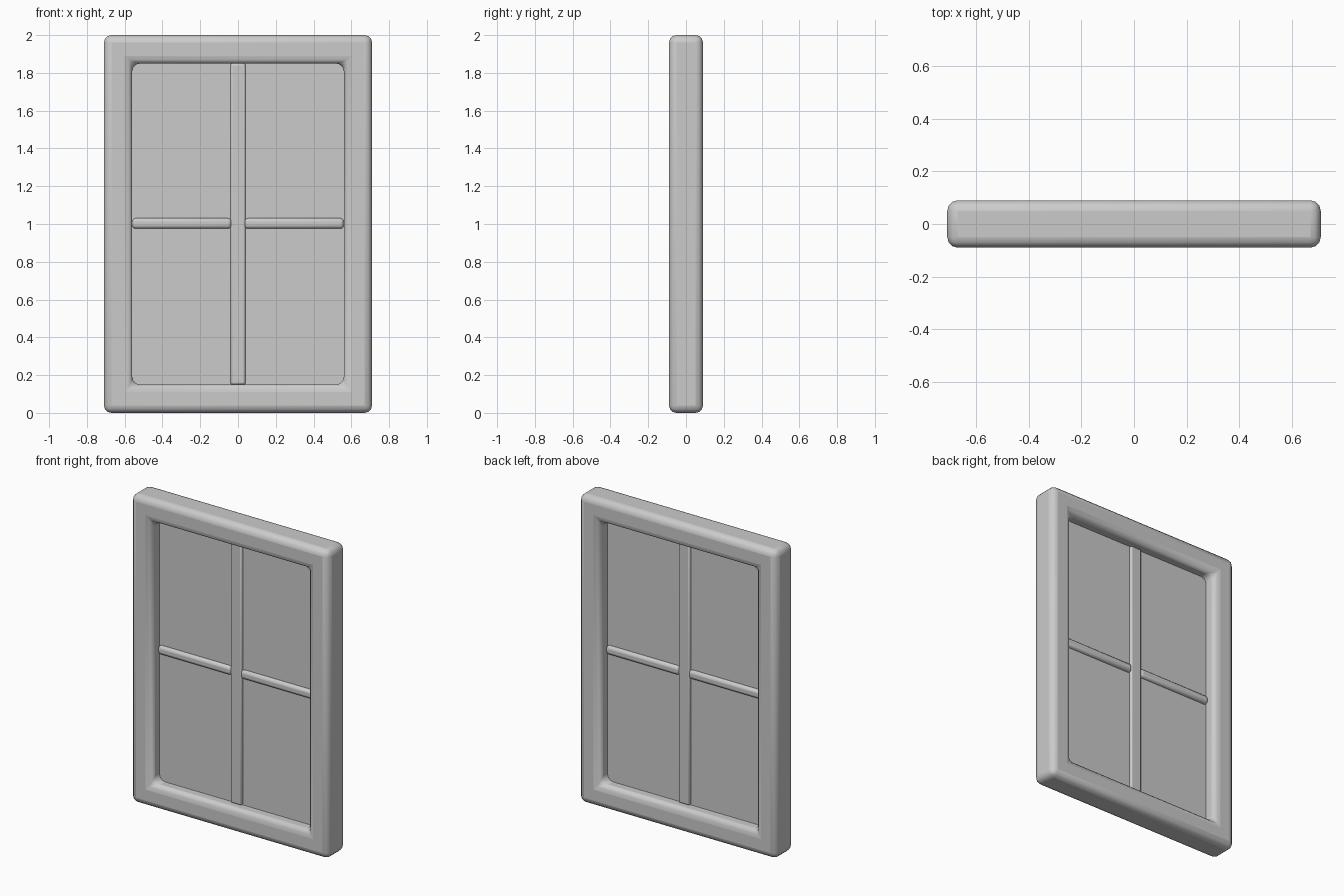
import bpy, bmesh, math

if "Cube" in bpy.data.objects:
    bpy.data.objects.remove(bpy.data.objects["Cube"])


def finish(obj, width, segments):
    """Round the edges and shade the part smoothly."""
    if width:
        mod = obj.modifiers.new("rounded_edges", 'BEVEL')
        mod.width = width
        mod.segments = segments
        mod.limit_method = 'ANGLE'
        mod.angle_limit = math.radians(40)
    bpy.ops.object.select_all(action='DESELECT')
    obj.select_set(True)
    bpy.context.view_layer.objects.active = obj
    bpy.ops.object.shade_smooth_by_angle(angle=math.radians(40))
    return obj


def box(name, centre, size, width=0.0, segments=3):
    bpy.ops.mesh.primitive_cube_add(size=1, location=centre)
    obj = bpy.context.object
    obj.name = name
    obj.scale = size
    bpy.ops.object.transform_apply(location=False, rotation=False, scale=True)
    return finish(obj, width, segments)


def frame_ring(name, half_w, half_h, border, depth, centre_z):
    """Rectangular ring of four mitred sides, extruded in y."""
    bm = bmesh.new()
    corners = [(-1, -1), (1, -1), (1, 1), (-1, 1)]

    def loop(inset, y):
        return [bm.verts.new((sx * (half_w - inset), y,
                              centre_z + sz * (half_h - inset)))
                for sx, sz in corners]

    # cross-section order: outer front, inner front, inner back, outer back
    loops = [loop(0, -depth / 2), loop(border, -depth / 2),
             loop(border, depth / 2), loop(0, depth / 2)]
    for k in range(4):
        a, b = loops[k], loops[(k + 1) % 4]
        for i in range(4):
            j = (i + 1) % 4
            bm.faces.new((a[i], a[j], b[j], b[i]))
    bmesh.ops.recalc_face_normals(bm, faces=bm.faces)
    mesh = bpy.data.meshes.new(name)
    bm.to_mesh(mesh)
    bm.free()
    obj = bpy.data.objects.new(name, mesh)
    bpy.context.collection.objects.link(obj)
    return finish(obj, 0.04, 3)


# Outer frame
frame_ring("window_frame", 0.71, 1.0, 0.15, 0.18, 1.0)

# Glass pane
box("glass_pane", (0, 0, 1), (1.13, 0.01, 1.71))

# Vertical glazing bar
box("vertical_bar", (0, 0, 1), (0.08, 0.045, 1.7), 0.01, 2)

# Horizontal glazing bars, one each side
for side, label in ((-1, "left"), (1, "right")):
    box(label + "_horizontal_bar", (side * 0.2975, 0, 1.003),
        (0.525, 0.055, 0.055), 0.018, 3)
